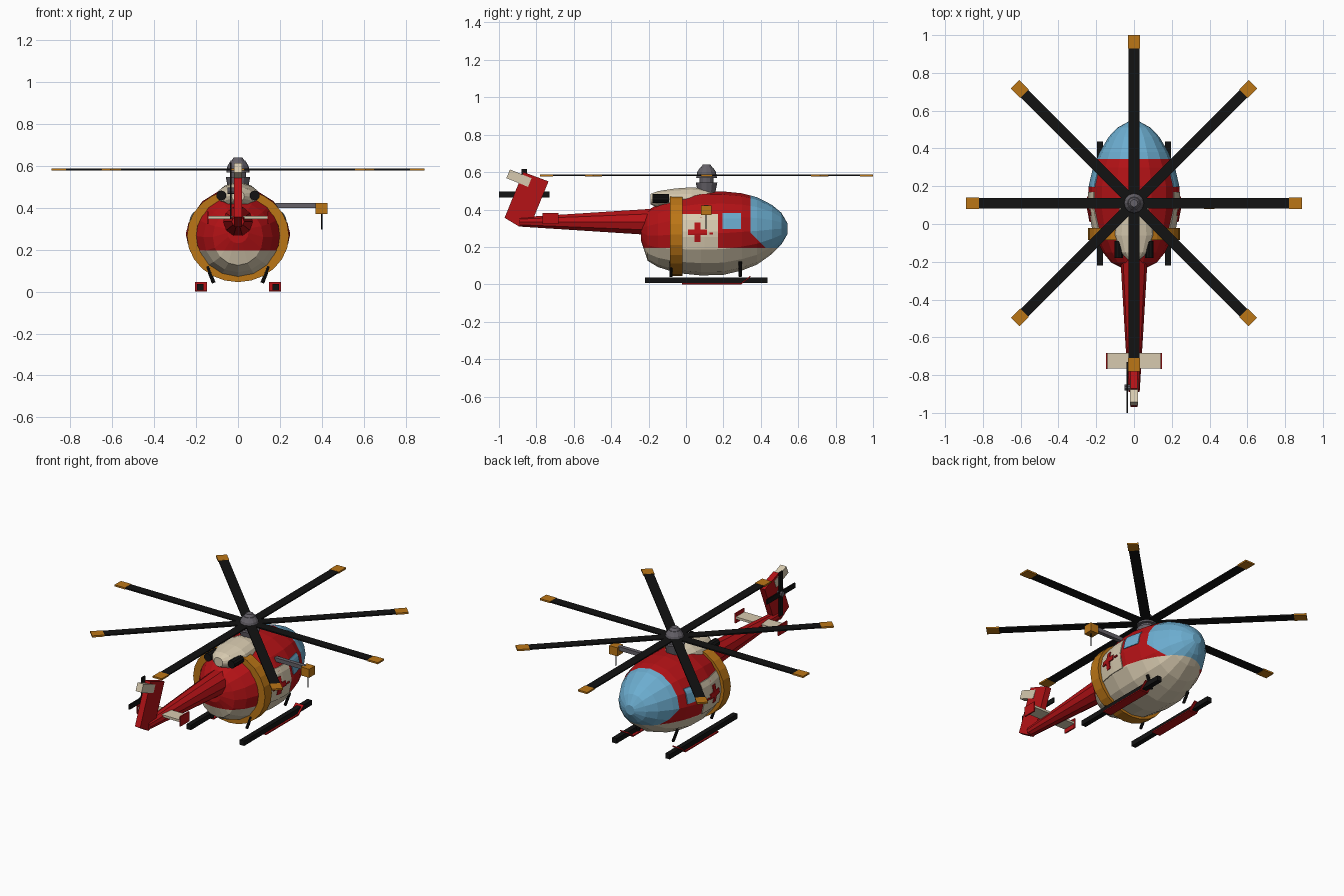
import bpy, bmesh, math
from mathutils import Vector, Matrix
from mathutils.bvhtree import BVHTree

if "Cube" in bpy.data.objects:
    bpy.data.objects.remove(bpy.data.objects["Cube"])


def mat(name, rgb):
    m = bpy.data.materials.new(name)
    m.diffuse_color = (*rgb, 1)
    m.use_nodes = True
    m.node_tree.nodes["Principled BSDF"].inputs["Base Color"].default_value = m.diffuse_color
    return m


RED = mat("red", (0.46, 0.006, 0.008))
CREAM = mat("cream", (0.68, 0.59, 0.43))
BLUE = mat("glass_blue", (0.15, 0.42, 0.63))
ORANGE = mat("orange", (0.50, 0.18, 0.008))
BLACK = mat("black", (0.006, 0.006, 0.006))
GREY = mat("grey", (0.13, 0.12, 0.14))


def finish(name, bm, *mats):
    bmesh.ops.recalc_face_normals(bm, faces=bm.faces)
    me = bpy.data.meshes.new(name)
    bm.to_mesh(me)
    bm.free()
    for m in mats:
        me.materials.append(m)
    ob = bpy.data.objects.new(name, me)
    bpy.context.collection.objects.link(ob)
    return ob


def box(name, m, centre, size, rot=Matrix()):
    bm = bmesh.new()
    bmesh.ops.create_cube(bm, size=1)
    bm.transform(Matrix.Translation(centre) @ rot @ Matrix.Diagonal((*size, 1)))
    return finish(name, bm, m)


def rod(name, m, a, b, r1, r2=None, sides=10):
    a, b = Vector(a), Vector(b)
    bm = bmesh.new()
    bmesh.ops.create_cone(bm, cap_ends=True, segments=sides, radius1=r1,
                          radius2=r1 if r2 is None else r2, depth=(b - a).length)
    q = Vector((0, 0, 1)).rotation_difference(b - a).to_matrix().to_4x4()
    bm.transform(Matrix.Translation((a + b) / 2) @ q)
    return finish(name, bm, m)


def loft(stations, sides):
    """Skin elliptical sections (y, centre z, half height, half width)."""
    bm = bmesh.new()
    rings = []
    for y, zc, rz, rx in stations:
        rings.append([bm.verts.new((rx * math.cos(t), y, zc + rz * math.sin(t)))
                      for t in (2 * math.pi * i / sides for i in range(sides))])
    for p, q in zip(rings, rings[1:]):
        for i in range(sides):
            j = (i + 1) % sides
            bm.faces.new((p[i], p[j], q[j], q[i]))
    bm.faces.new(rings[0])
    bm.faces.new(rings[-1])
    return bm


# Fuselage: cream belly, red upper hull, blue canopy
bm = loft([(-.24, .285, .05, .05), (-.205, .265, .135, .12), (-.15, .265, .168, .165),
           (-.05, .272, .207, .215), (.08, .276, .224, .24), (.2, .278, .223, .24),
           (.3, .285, .206, .215), (.38, .29, .18, .182), (.46, .298, .131, .135),
           (.51, .302, .085, .088), (.542, .302, .03, .03)], 16)
slant = Vector((0, .10, .10)).normalized()
for co, no in (((0, 0, .2), (0, 0, 1)), ((0, .345, 0), (0, 1, 0)), ((0, .345, .28), slant)):
    bmesh.ops.bisect_plane(bm, geom=bm.verts[:] + bm.edges[:] + bm.faces[:],
                           plane_co=co, plane_no=no)
for f in bm.faces:
    c = f.calc_center_median()
    canopy = c.y > .345 and (c - Vector((0, .345, .28))).dot(slant) > 0
    f.material_index = 1 if c.z < .2 else 2 if canopy else 0
bm.normal_update()
hull = BVHTree.FromBMesh(bm)
finish("fuselage", bm, RED, CREAM, BLUE)


def hull_panel(name, m, side, y0, y1, z0, z1, lift, n=6):
    """Thin plate laid over the hull side."""
    bm = bmesh.new()
    grid = []
    for i in range(n + 1):
        row = []
        for k in range(n + 1):
            y, z = y0 + (y1 - y0) * i / n, z0 + (z1 - z0) * k / n
            hit = hull.ray_cast(Vector((side, y, z)), Vector((-side, 0, 0)))[0]
            row.append(bm.verts.new((hit.x + side * lift, y, z)))
        grid.append(row)
    for i in range(n):
        for k in range(n):
            bm.faces.new((grid[i][k], grid[i + 1][k], grid[i + 1][k + 1], grid[i][k + 1]))
    rim = bmesh.ops.extrude_face_region(bm, geom=bm.faces[:])
    for v in rim["geom"]:
        if isinstance(v, bmesh.types.BMVert):
            v.co.x -= side * .008
    finish(name, bm, m)


# Doors with red cross, handle and side windows
for s, tag in ((1, "right"), (-1, "left")):
    hull_panel(f"door_{tag}", CREAM, s, -.045, .17, .195, .38, .005)
    hull_panel(f"cross_upright_{tag}", RED, s, .045, .077, .23, .335, .009)
    hull_panel(f"cross_bar_{tag}", RED, s, .01, .112, .268, .298, .0095)
    hull_panel(f"door_handle_{tag}", RED, s, .125, .145, .272, .282, .009, 2)
    hull_panel(f"side_window_{tag}", BLUE, s, .195, .293, .30, .385, .005)

# Orange hoop around the hull
bm = bmesh.new()
N = 24
prof = [(-.086, 1), (-.02, 1), (-.02, .82), (-.086, .82)]
loops = [[bm.verts.new((.243 * k * math.cos(t), y, .271 + .221 * k * math.sin(t)))
          for y, k in prof] for t in (2 * math.pi * i / N for i in range(N))]
for i in range(N):
    p, q = loops[i], loops[(i + 1) % N]
    for j in range(4):
        k = (j + 1) % 4
        bm.faces.new((p[j], p[k], q[k], q[j]))
finish("hull_hoop", bm, ORANGE)

# Engine cover and exhausts
finish("engine_cover", loft([(-.19, .46, .028, .03), (-.15, .458, .046, .075),
       (-.06, .46, .058, .105), (.03, .46, .065, .1), (.11, .46, .056, .075),
       (.18, .46, .03, .03)], 14), CREAM)
for s in (1, -1):
    rod("exhaust", BLACK, (s * .08, -.18, .463), (s * .08, -.09, .463), .024)

# Rotor mast and hub
RY = .11
for name, z0, z1, r0, r1 in (("mast_base", .49, .55, .046, .058), ("mast_neck", .55, .575, .038, .038),
                             ("hub_skirt", .572, .605, .056, .05), ("hub_cap", .605, .63, .05, .034),
                             ("hub_top", .63, .645, .03, .02)):
    rod(name, GREY, (0, RY, z0), (0, RY, z1), r0, r1, 12)

# Eight main blades with orange tips
for i in range(8):
    rot = Matrix.Rotation(i * math.pi / 4, 4, 'Z')
    for name, m, r0, r1, w, t in (("rotor_blade", BLACK, .03, .82, .056, .008),
                                  ("blade_tip", ORANGE, .82, .89, .062, .01)):
        c = rot @ Vector((0, (r0 + r1) / 2, 0)) + Vector((0, RY, .587))
        box(name, m, c, (w, r1 - r0, t), rot)

# Tail boom
finish("tail_boom", loft([(-.15, .338, .076, .074), (-.89, .338, .026, .03)], 10), RED)

# Tail fin
bm = bmesh.new()
f = bm.faces.new([bm.verts.new((-.018, y, z)) for y, z in
                  ((-.97, .36), (-.87, .605), (-.735, .555), (-.825, .335), (-.89, .312))])
ext = bmesh.ops.extrude_face_region(bm, geom=[f])
for v in ext["geom"]:
    if isinstance(v, bmesh.types.BMVert):
        v.co.x += .036
finish("tail_fin", bm, RED)
box("fin_tip_block", CREAM, (0, -.893, .572), (.04, .125, .05),
    Matrix.Rotation(math.radians(-22), 4, 'X'))

# Tail rotor
TR = (-.035, -.865, .485)
box("tail_blades_level", BLACK, TR, (.008, .27, .03))
box("tail_blades_upright", BLACK, TR, (.008, .03, .27))
rod("tail_rotor_hub", GREY, (-.05, -.865, .485), (.0, -.865, .485), .016)

# Stabilizer with end plates
box("stabilizer", CREAM, (0, -.725, .358), (.286, .082, .014))
for s in (1, -1):
    box("stabilizer_end", RED, (s * .145, -.725, .356), (.008, .084, .06))

# Landing gear
for s in (1, -1):
    box("skid", BLACK, (s * .18, .108, .026), (.03, .655, .03))
    box("skid_plate", RED, (s * .177, .138, .008), (.056, .32, .007))
    box("skid_plate_nose", RED, (s * .177, .32, .028), (.056, .062, .006),
        Matrix.Rotation(math.radians(38), 4, 'X'))
    for y in (-.08, .29):
        rod("skid_strut", BLACK, (s * .146, y, .125), (s * .116, y, .046), .009, sides=8)

# Rescue winch on the right
box("winch_arm", GREY, (.28, .107, .416), (.2, .024, .024))
box("winch_box", ORANGE, (.398, .107, .401), (.056, .056, .052))
rod("winch_cable", BLACK, (.4, .107, .38), (.4, .107, .3), .003, sides=6)

# Rest the model on the ground
low = min((o.matrix_world @ v.co).z for o in bpy.data.objects for v in o.data.vertices)
for o in bpy.data.objects:
    o.location.z -= low
